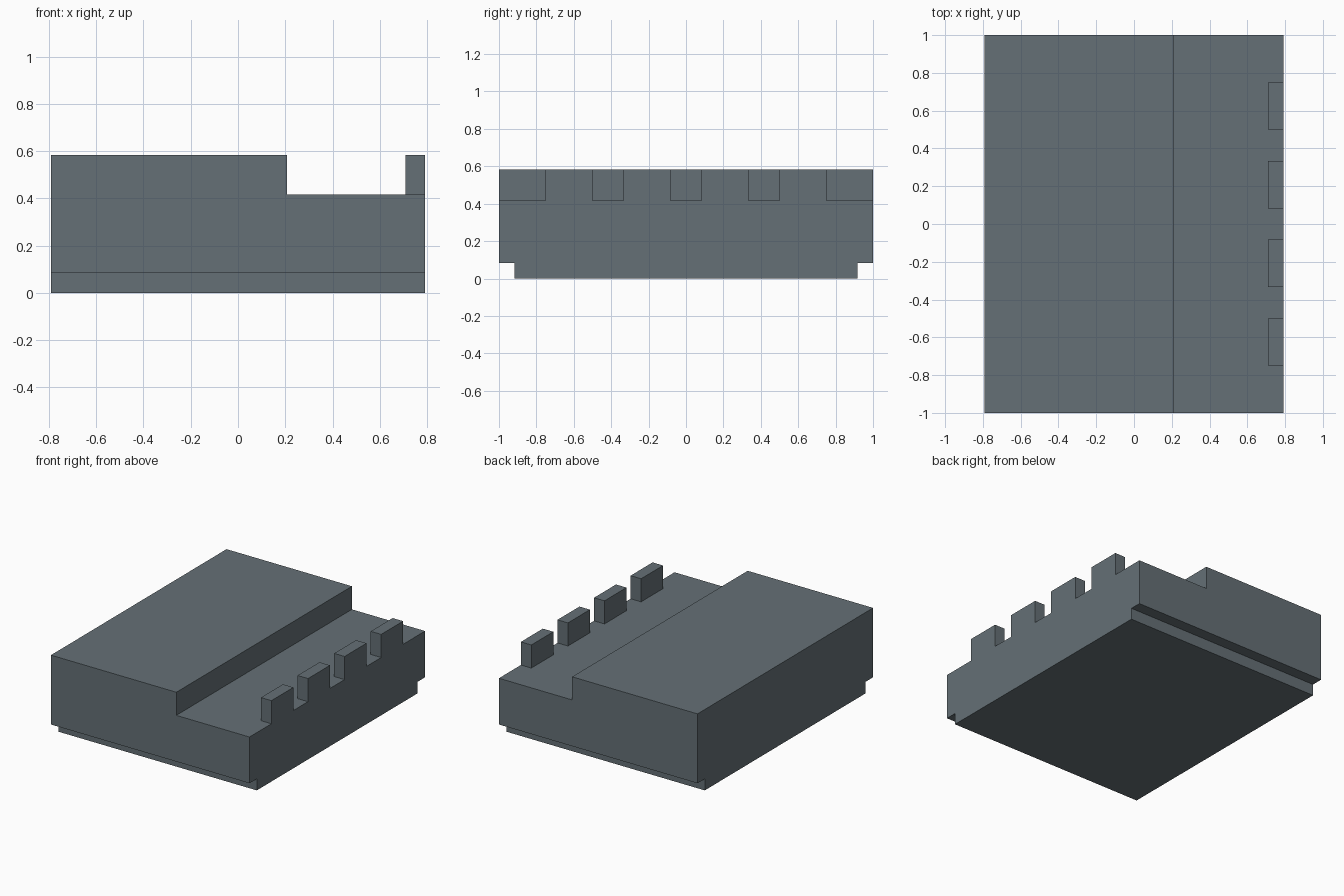
import bpy, bmesh, math

if "Cube" in bpy.data.objects:
    bpy.data.objects.remove(bpy.data.objects["Cube"])

U = 1 / 12                      # the model sits on a 1/12 unit module

mat = bpy.data.materials.new("slate_grey")
mat.diffuse_color = (0.13, 0.162, 0.181, 1)
mat.use_nodes = True
mat.node_tree.nodes["Principled BSDF"].inputs["Base Color"].default_value = mat.diffuse_color

# Module lines where the surface changes, in units of U
xs = [-9.5, 2.5, 8.5, 9.5]
ys = [-12, -11, -9, -6, -4, -1, 1, 4, 6, 9, 11, 12]
zs = [0, 1, 5, 7]
TEETH = [(1, 4), (6, 9)]        # mirrored about y = 0


def solid(i, j, k):
    """True where a grid cell is filled."""
    if not (0 <= i < len(xs) - 1 and 0 <= j < len(ys) - 1 and 0 <= k < len(zs) - 1):
        return False
    y = abs(ys[j] + ys[j + 1]) / 2
    if k == 0:                  # foot, set in at front and back
        return y < 11
    if k == 1:                  # main slab
        return True
    if i == 0:                  # raised block on the left
        return True
    return i == 2 and any(a < y < b for a, b in TEETH)   # teeth on right edge


# One closed shell: only the faces between filled and empty cells
bm = bmesh.new()
verts = {}


def vert(p):
    if p not in verts:
        verts[p] = bm.verts.new((xs[p[0]] * U, ys[p[1]] * U, zs[p[2]] * U))
    return verts[p]


for i in range(len(xs) - 1):
    for j in range(len(ys) - 1):
        for k in range(len(zs) - 1):
            if not solid(i, j, k):
                continue
            cell = (i, j, k)
            for axis in range(3):
                for side in (0, 1):
                    n = list(cell)
                    n[axis] += 2 * side - 1
                    if solid(*n):
                        continue
                    a, b = (axis + 1) % 3, (axis + 2) % 3
                    ring = []
                    for da, db in ((0, 0), (1, 0), (1, 1), (0, 1)):
                        p = list(cell)
                        p[axis] += side
                        p[a] += da
                        p[b] += db
                        ring.append(vert(tuple(p)))
                    bm.faces.new(ring if side else ring[::-1])

# Merge the coplanar cells into clean flat faces
bmesh.ops.dissolve_limit(bm, angle_limit=math.radians(1), verts=bm.verts[:], edges=bm.edges[:])
mesh = bpy.data.meshes.new("stepped_block")
bm.to_mesh(mesh)
bm.free()
mesh.materials.append(mat)
block = bpy.data.objects.new("stepped_block_with_teeth", mesh)
bpy.context.collection.objects.link(block)
